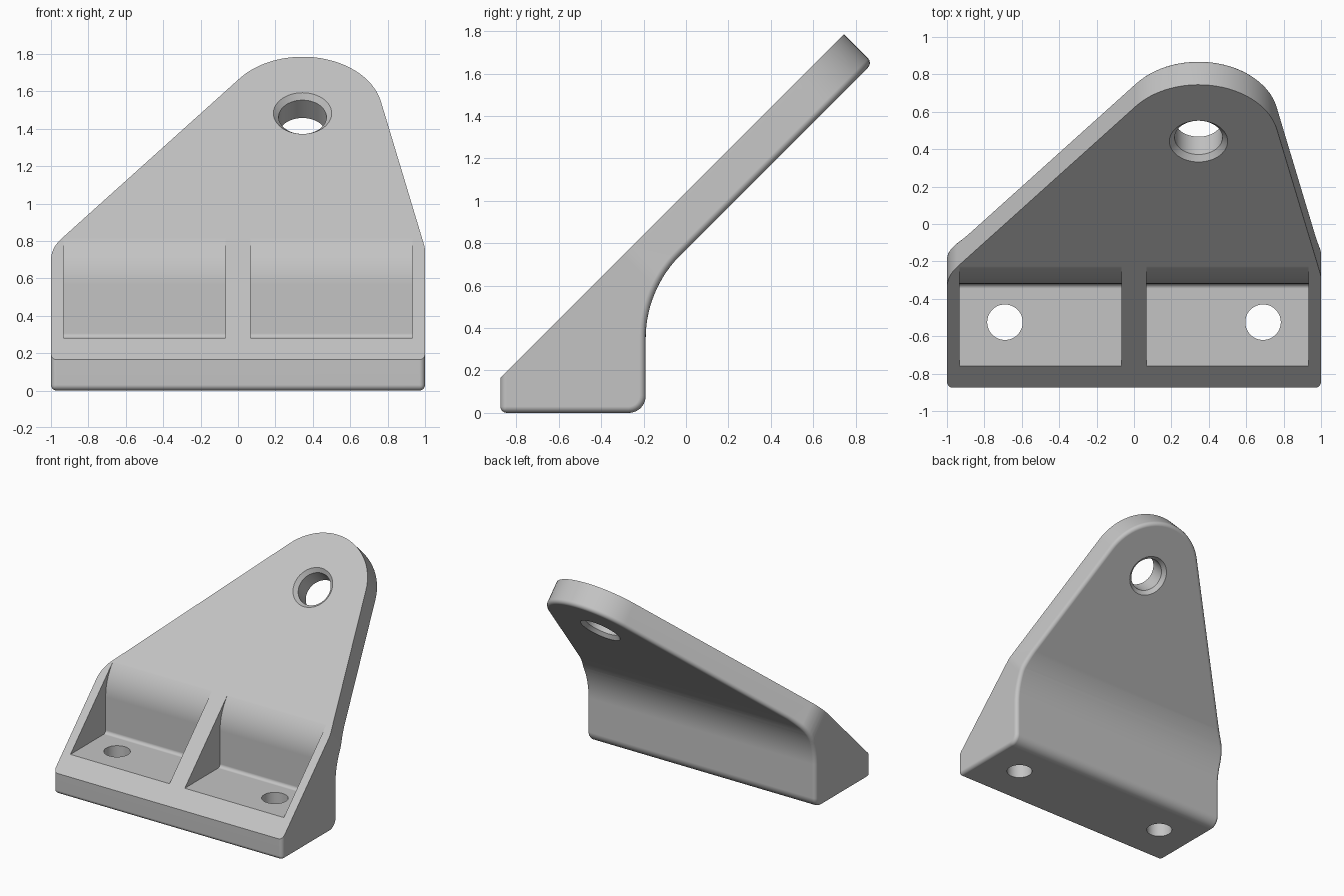
import bpy
import bmesh
import math
from mathutils import Vector

if "Cube" in bpy.data.objects:
    bpy.data.objects.remove(bpy.data.objects["Cube"], do_unlink=True)

FRONT = 1.04          # sloped front plane: z = y + FRONT
BACK = 0.77           # sloped back plane: z = y + BACK
THICK = (FRONT - BACK) / math.sqrt(2)
EDGE = 0.03           # rounding of the back and bottom edges

# Frame of the sloped plate: across, up the slope, and out of its front face
ORIGIN = Vector((0, -FRONT, 0))
UP = Vector((0, 1, 1)).normalized()
OUT = Vector((0, -1, 1)).normalized()


def on_slope(u, s, h):
    return ORIGIN + Vector((u, 0, 0)) + UP * s + OUT * h


def side_on(y, z, x):
    return Vector((x, y, z))


def rounded(corners, steps=10):
    """Outline from (a, b, radius) corners, with arcs at the rounded ones."""
    points = []
    for i, (a, b, r) in enumerate(corners):
        p = Vector((a, b))
        if r == 0:
            points.append(p)
            continue
        d1 = (Vector(corners[i - 1][:2]) - p).normalized()
        d2 = (Vector(corners[(i + 1) % len(corners)][:2]) - p).normalized()
        half = d1.angle(d2) / 2
        centre = p + (d1 + d2).normalized() * (r / math.sin(half))
        start = p + d1 * (r / math.tan(half)) - centre
        end = p + d2 * (r / math.tan(half)) - centre
        sweep = start.angle(end)
        n = max(steps, int(steps * r / 0.12)) if r < 0.5 else 14
        for k in range(n + 1):
            t = k / n
            points.append(centre + (start * math.sin((1 - t) * sweep)
                                    + end * math.sin(t * sweep)) / math.sin(sweep))
    return points


def make_object(name, bm):
    bmesh.ops.recalc_face_normals(bm, faces=bm.faces)
    mesh = bpy.data.meshes.new(name)
    bm.to_mesh(mesh)
    bm.free()
    obj = bpy.data.objects.new(name, mesh)
    bpy.context.scene.collection.objects.link(obj)
    return obj


def loft(name, rings):
    """Closed solid through a list of equal-length rings."""
    bm = bmesh.new()
    loops = [[bm.verts.new(p) for p in ring] for ring in rings]
    for low, high in zip(loops, loops[1:]):
        for i in range(len(low)):
            bm.faces.new((low[i - 1], low[i], high[i], high[i - 1]))
    bm.faces.new(loops[0])
    bm.faces.new(loops[-1])
    return make_object(name, bm)


def prism(name, outline, frame, lo, hi):
    return loft(name, [[frame(a, b, h) for a, b in outline] for h in (lo, hi)])


def circle(r, u, v, n=48):
    return [(u + r * math.cos(2 * math.pi * i / n),
             v + r * math.sin(2 * math.pi * i / n)) for i in range(n)]


def combine(obj, tool, operation):
    """Apply a boolean and discard the tool."""
    mod = obj.modifiers.new("cut", 'BOOLEAN')
    mod.operation = operation
    mod.solver = 'EXACT'
    mod.object = tool
    graph = bpy.context.evaluated_depsgraph_get()
    mesh = bpy.data.meshes.new_from_object(obj.evaluated_get(graph))
    obj.modifiers.clear()
    obj.data = mesh
    bpy.data.objects.remove(tool, do_unlink=True)


# Bracket body: side profile trimmed by the plate outline
profile = rounded([(-0.875, 0, 0), (-0.19, 0, 0.08), (-0.19, BACK - 0.19, 0.555),
                   (1.6, 1.6 + BACK, 0), (1.6, 1.6 + FRONT, 0),
                   (-0.875, FRONT - 0.875, 0)])
bracket = prism("bracket", profile, side_on, -1.2, 1.2)
outline = rounded([(-1, -0.5, 0), (1, -0.5, 0), (1, 1.077, 0.26),
                   (0.574, 3.079, 0.428), (-1, 1.077, 0.26)], steps=8)
combine(bracket, prism("trim", outline, on_slope, -1.5, 0.4), 'INTERSECT')

# Round every sharp edge that is not on the sloped front face
bm = bmesh.new()
bm.from_mesh(bracket.data)
bmesh.ops.remove_doubles(bm, verts=bm.verts, dist=0.002)
sharp = [e for e in bm.edges
         if e.calc_face_angle(0) > 0.5
         and not all(abs(v.co.z - v.co.y - FRONT) < 0.003 for v in e.verts)]
bmesh.ops.bevel(bm, geom=sharp, offset=EDGE, segments=4, profile=0.5,
                affect='EDGES', clamp_overlap=False)
bm.to_mesh(bracket.data)
bm.free()

# Two pockets with a rib between them; back walls blend into the slope
pocket = rounded([(-0.95, 0.28, 0), (-0.32, 0.28, 0.025),
                  (-0.32, FRONT - 0.319, 0.37),
                  (-0.214, FRONT - 0.213, 0), (-0.5, 1.1, 0), (-0.95, 1.1, 0)], steps=6)
for side in (-1, 1):
    lo, hi = sorted((side * 0.067, side * 0.933))
    combine(bracket, prism("pocket", pocket, side_on, lo, hi), 'DIFFERENCE')
    # Mounting hole through the pocket floor
    hole = circle(0.095, side * 0.69, -0.525)
    combine(bracket, prism("mount_hole", hole, lambda x, y, z: Vector((x, y, z)),
                           -0.1, 0.5), 'DIFFERENCE')

# Eye hole through the plate, chamfered on both faces
flare, bore, cham = 0.03, 0.128, 0.028
rings = [(bore + cham + flare, flare), (bore, -cham),
         (bore, cham - THICK), (bore + cham + flare, -THICK - flare)]
combine(bracket, loft("eye_hole", [[on_slope(u, s, h) for u, s in circle(r, 0.345, 2.096)]
                                   for r, h in rings]), 'DIFFERENCE')

# Material and shading
grey = bpy.data.materials.new("light_grey")
grey.use_nodes = True
colour = (0.55, 0.55, 0.55, 1)
grey.diffuse_color = colour
grey.node_tree.nodes["Principled BSDF"].inputs["Base Color"].default_value = colour
bracket.data.materials.clear()
bracket.data.materials.append(grey)

bpy.context.view_layer.objects.active = bracket
bracket.select_set(True)
bpy.ops.object.shade_smooth_by_angle(angle=math.radians(32))
weighted = bracket.modifiers.new("even_shading", 'WEIGHTED_NORMAL')
weighted.keep_sharp = True
